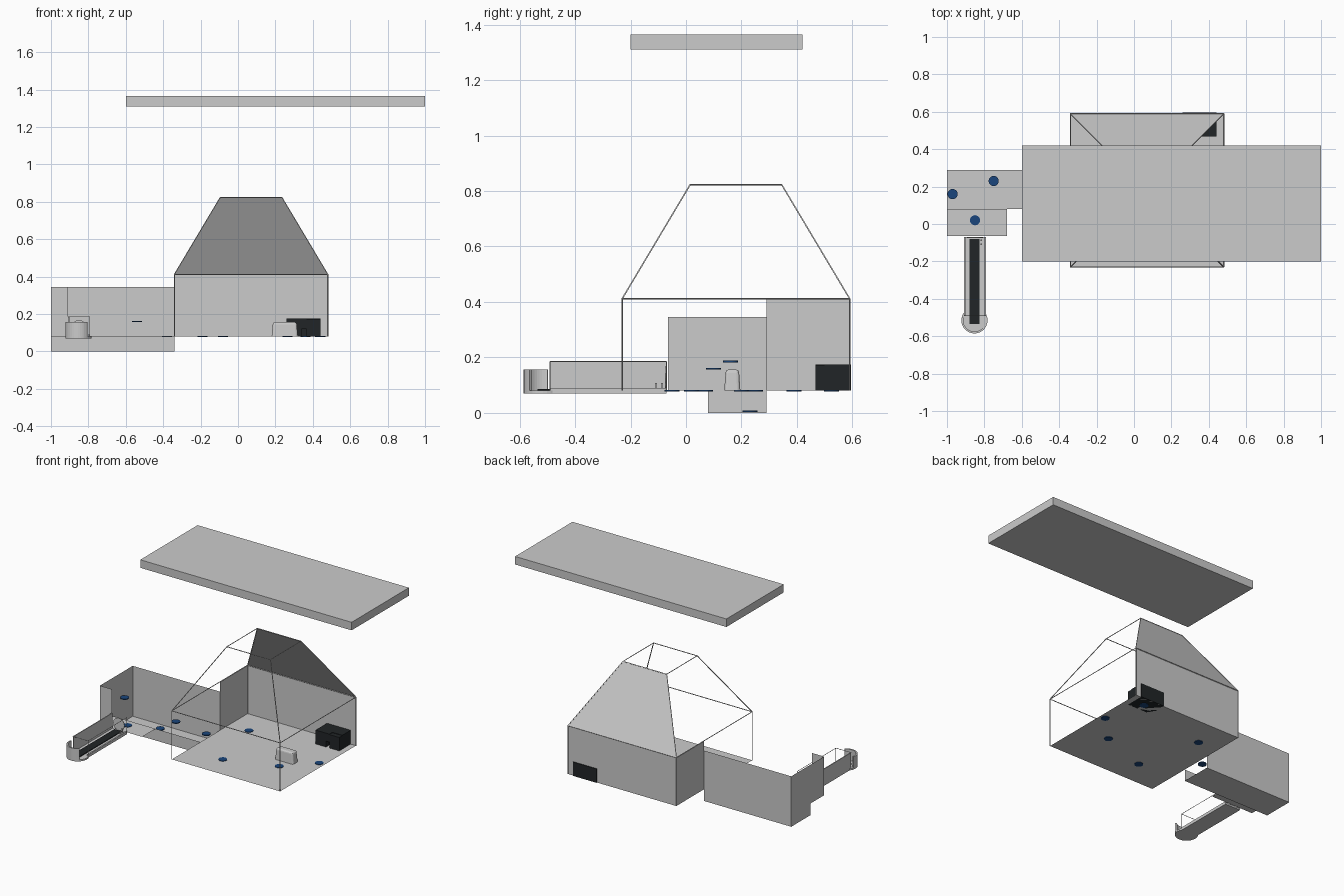
import bpy, bmesh, math
from mathutils import Vector

if "Cube" in bpy.data.objects:
    bpy.data.objects.remove(bpy.data.objects["Cube"])


def material(name, color):
    m = bpy.data.materials.new(name)
    m.diffuse_color = (*color, 1)
    m.use_nodes = True
    m.node_tree.nodes["Principled BSDF"].inputs["Base Color"].default_value = m.diffuse_color
    return m


BLUE = material("marker_blue", (0.01, 0.06, 0.2))
BLACK = material("near_black", (0.015, 0.018, 0.02))


def finish(name, bm, mat=None):
    me = bpy.data.meshes.new(name)
    bm.to_mesh(me)
    bm.free()
    ob = bpy.data.objects.new(name, me)
    bpy.context.collection.objects.link(ob)
    if mat:
        me.materials.append(mat)
    return ob


def box(name, x, y, z, mat=None, bevel=0):
    bm = bmesh.new()
    bmesh.ops.create_cube(bm, size=1)
    for v in bm.verts:
        v.co = [(r[0] + r[1]) / 2 + c * (r[1] - r[0]) for r, c in zip((x, y, z), v.co)]
    if bevel:
        bmesh.ops.bevel(bm, geom=bm.edges[:], offset=bevel, segments=3,
                        profile=0.5, affect='EDGES')
    return finish(name, bm, mat)


def panel(name, *pts):
    bm = bmesh.new()
    bm.faces.new([bm.verts.new(p) for p in pts])
    return finish(name, bm)


def cylinder(name, loc, r, h, axis='Z', mat=None):
    bm = bmesh.new()
    bmesh.ops.create_cone(bm, cap_ends=True, segments=32, radius1=r, radius2=r, depth=h)
    ob = finish(name, bm, mat)
    ob.location = loc
    if axis == 'Y':
        ob.rotation_euler.x = math.pi / 2
    return ob


def rods(name, segments, r=0.003):
    # square bars between pairs of points
    bm = bmesh.new()
    for a, b in segments:
        a, b = Vector(a), Vector(b)
        new = bmesh.ops.create_cone(bm, cap_ends=True, segments=4, radius1=r, radius2=r,
                                    depth=(b - a).length)['verts']
        q = (b - a).to_track_quat('Z', 'Y')
        for v in new:
            v.co = q @ v.co + (a + b) / 2
    return finish(name, bm)


# Floating ceiling slab
box("ceiling_slab", (-0.6, 1.0), (-0.2, 0.42), (1.31, 1.365))

# Main room: floor, back wall, sloped back roof, short side wall
X0, X1, Y0, Y1, Z0, Z1, Z2 = -0.34, 0.48, -0.23, 0.59, 0.08, 0.412, 0.823
TX0, TX1, TY0, TY1 = -0.095, 0.235, 0.015, 0.345
panel("room_floor", (X0, Y0, Z0), (X1, Y0, Z0), (X1, Y1, Z0), (X0, Y1, Z0))
panel("room_back_wall", (X0, Y1, Z0), (X1, Y1, Z0), (X1, Y1, Z1), (X0, Y1, Z1))
panel("room_back_roof", (X0, Y1, Z1), (X1, Y1, Z1), (TX1, TY1, Z2), (TX0, TY1, Z2))
panel("room_side_wall", (X0, 0.29, Z0), (X0, Y1, Z0), (X0, Y1, Z1), (X0, 0.29, Z1))

# Thin frame around the open room
low, mid, top = [
    [(a, c, z), (b, c, z), (b, d, z), (a, d, z)]
    for a, b, c, d, z in ((X0, X1, Y0, Y1, Z0), (X0, X1, Y0, Y1, Z1), (TX0, TX1, TY0, TY1, Z2))]
bars = []
for i in range(4):
    bars += [(mid[i], mid[i - 1]), (top[i], top[i - 1]), (low[i], mid[i]), (mid[i], top[i])]
rods("room_frame", bars)

# Side annex with a sunken floor
A, F, P, B, H = -1.0, -0.065, 0.08, 0.29, 0.345
panel("annex_back_wall", (A, B, 0), (X0, B, 0), (X0, B, H), (A, B, H))
panel("annex_pit_floor", (A, P, 0), (X0, P, 0), (X0, B, 0), (A, B, 0))
panel("annex_riser", (A, P, 0), (X0, P, 0), (X0, P, Z0), (A, P, Z0))
panel("annex_upper_floor", (A, F, Z0), (-0.68, F, Z0), (-0.68, P, Z0), (A, P, Z0))
panel("annex_left_wall", (A, B, 0), (A, P, 0), (A, P, Z0), (A, F, Z0), (A, F, H), (A, B, H))
panel("annex_front_wall", (A, F, Z0), (-0.91, F, Z0), (-0.91, F, H), (A, F, H))

# Walkway: floor, wall, curb, rail and runner
L, R, N, E = -0.908, -0.792, -0.49, -0.07
box("walkway_floor", (L, R), (N - 0.02, E), (0.07, 0.081))
box("walkway_wall", (L, L + 0.006), (N, E), (0.08, 0.185))
box("walkway_curb", (R - 0.01, R), (N, E), (0.08, 0.09))
rods("walkway_rail", [((R, N, 0.185), (R, E, 0.185)), ((L, N, 0.185), (R, N, 0.185)),
                      ((R, N, 0.08), (R, N, 0.185)), ((R, E, 0.08), (R, E, 0.185))], 0.002)
box("walkway_runner", (-0.879, -0.825), (-0.535, -0.08), (0.081, 0.086), BLACK)
cylinder("walkway_round_door", (-0.85, -0.073, 0.125), 0.042, 0.005, 'Y')
for y in (-0.112, -0.09):
    box("walkway_post", (-0.82, -0.812), (y, y + 0.007), (0.08, 0.107))

# Rounded end of the walkway with a curved screen
cylinder("end_platform", (-0.853, -0.515, 0.0755), 0.07, 0.011)
bm = bmesh.new()
rings = []
for i in range(17):
    t = math.radians(165 + i * 150 / 16)
    rings.append([bm.verts.new((-0.853 + r * math.cos(t), -0.515 + r * math.sin(t), z))
                  for r, z in ((0.07, 0.07), (0.07, 0.157), (0.06, 0.157), (0.06, 0.07))])
for a, b in zip(rings, rings[1:]):
    for k in range(4):
        bm.faces.new((a[k - 1], a[k], b[k], b[k - 1]))
bm.faces.new(rings[0])
bm.faces.new(rings[-1][::-1])
bmesh.ops.recalc_face_normals(bm, faces=bm.faces[:])
finish("end_screen", bm)

# Black cabinet in the back corner, with a notch in its front
box("cabinet_body", (0.26, 0.44), (0.5, 0.595), (0.08, 0.175), BLACK)
box("cabinet_left", (0.26, 0.34), (0.467, 0.5), (0.08, 0.175), BLACK)
box("cabinet_right", (0.365, 0.44), (0.467, 0.5), (0.08, 0.172), BLACK)
box("cabinet_lintel", (0.34, 0.365), (0.467, 0.5), (0.12, 0.175), BLACK)

# Low tapered block on the room floor
block = box("floor_block", (0.18, 0.32), (0.138, 0.196), (0.08, 0.156), None, 0.012)
for v in block.data.vertices:
    if v.co.z > 0.125:
        v.co.y = 0.167 + (v.co.y - 0.167) * 0.85
        v.co.x = 0.25 + (v.co.x - 0.25) * 0.92
    elif v.co.z < 0.1:
        v.co.z = 0.08

# Flat round markers
for i, p in enumerate([(-0.97, 0.16, 0.185), (-0.54, 0.1, 0.159), (-0.85, 0.02, 0.08),
                       (-0.75, 0.23, 0.006), (-0.38, 0.2, 0.08), (-0.19, 0.39, 0.08),
                       (-0.08, -0.05, 0.08), (0.264, 0.07, 0.08), (0.44, 0.25, 0.08),
                       (0.36, 0.525, 0.08)]):
    cylinder(f"marker_{i + 1}", p, 0.027, 0.006, 'Z', BLUE)
